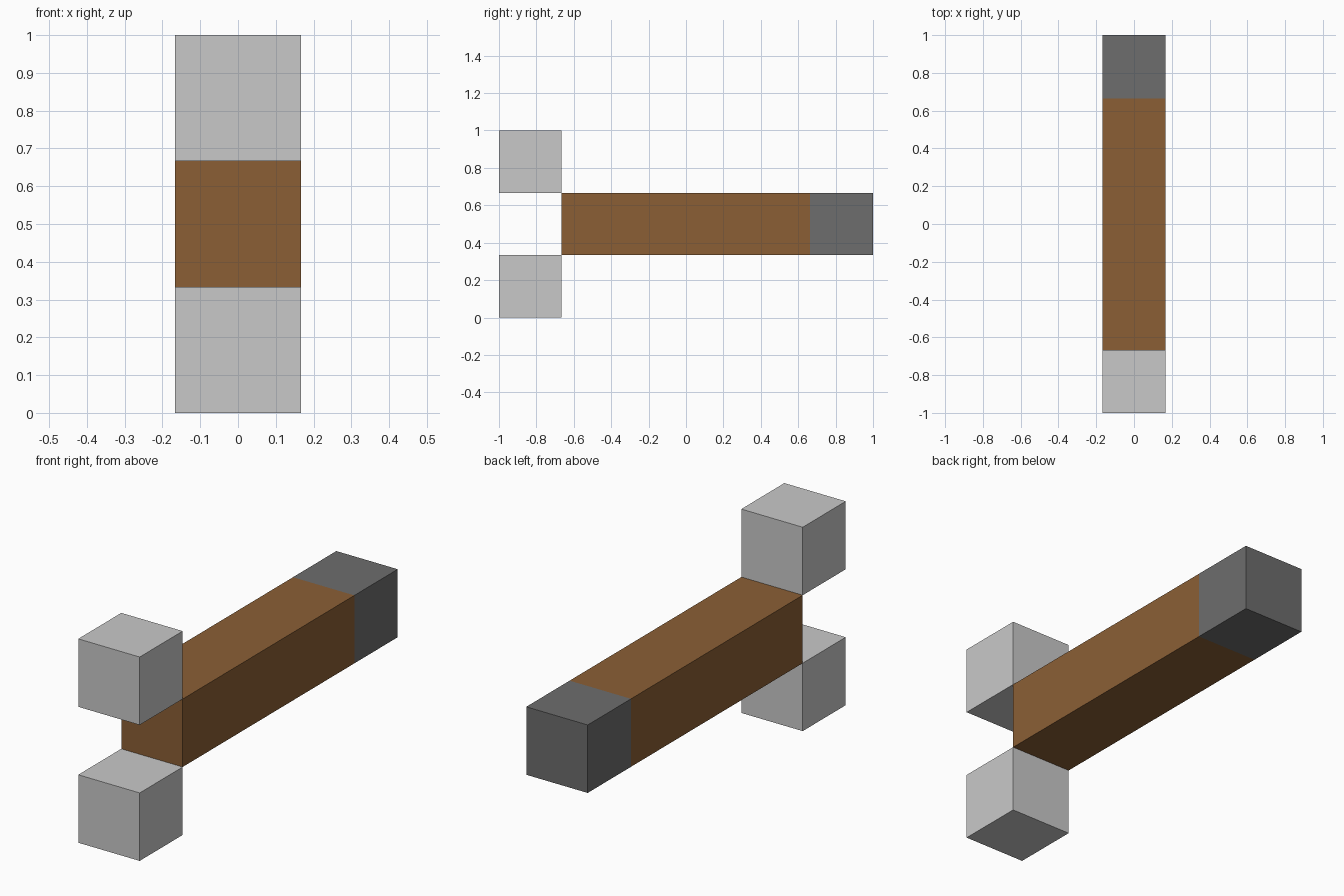
import bpy, bmesh
from mathutils import Vector

if "Cube" in bpy.data.objects:
    bpy.data.objects.remove(bpy.data.objects["Cube"])

U = 1 / 3  # every part sits on a grid of one-third units


def material(name, rgb):
    def linear(c):
        c /= 255
        return c / 12.92 if c <= 0.04045 else ((c + 0.055) / 1.055) ** 2.4
    m = bpy.data.materials.new(name)
    m.diffuse_color = (*[linear(c) for c in rgb], 1)
    m.use_nodes = True
    m.node_tree.nodes["Principled BSDF"].inputs["Base Color"].default_value = m.diffuse_color
    return m


light_grey = material("light grey", (201, 201, 201))
brown = material("wood brown", (139, 95, 53))
dark_grey = material("dark grey", (109, 109, 109))


def box(name, center, size, mats, cut_y=None):
    """Box; an optional cut across y gives the faces behind it the second material."""
    bm = bmesh.new()
    bmesh.ops.create_cube(bm, size=1)
    for v in bm.verts:
        v.co = Vector(a * s + c for a, s, c in zip(v.co, size, center))
    if cut_y is not None:
        bmesh.ops.bisect_plane(bm, geom=bm.verts[:] + bm.edges[:] + bm.faces[:],
                               plane_co=(0, cut_y, 0), plane_no=(0, 1, 0))
        for f in bm.faces:
            f.material_index = int(f.calc_center_median().y > cut_y)
    mesh = bpy.data.meshes.new(name)
    bm.to_mesh(mesh)
    bm.free()
    for m in mats:
        mesh.materials.append(m)
    obj = bpy.data.objects.new(name, mesh)
    bpy.context.collection.objects.link(obj)
    return obj


# long bar with a dark end
box("bar", (0, 0.5 * U, 1.5 * U), (U, 5 * U, U), [brown, dark_grey], cut_y=0.664)

# two cubes at the front, above and below the bar
for name, z in (("lower_cube", 0.5 * U), ("upper_cube", 2.5 * U)):
    box(name, (0, -2.5 * U, z), (U, U, U), [light_grey])
